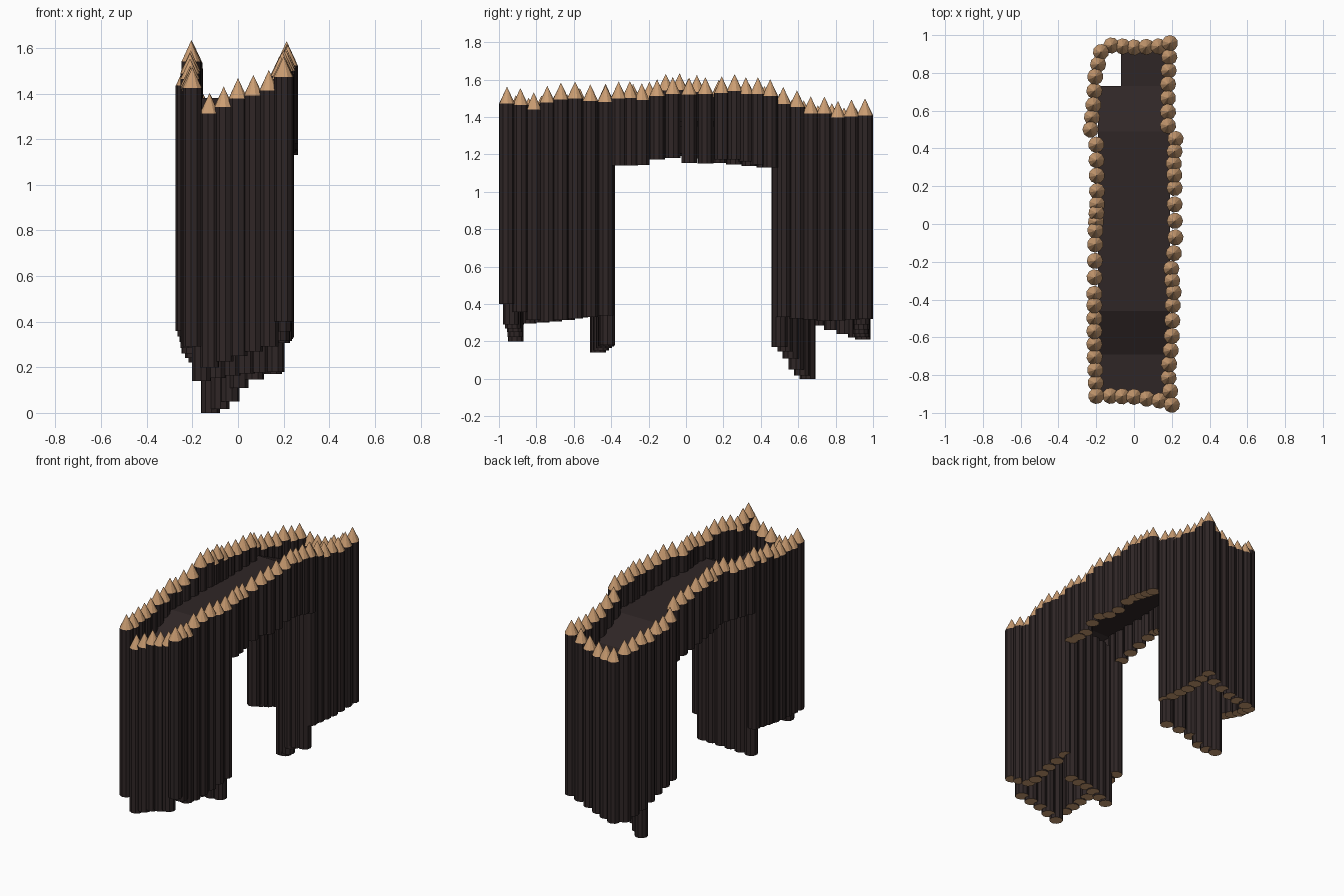
import bpy, bmesh, math, random

if "Cube" in bpy.data.objects:
    bpy.data.objects.remove(bpy.data.objects["Cube"])
random.seed(4)


def material(name, col):
    m = bpy.data.materials.new(name)
    m.diffuse_color = (*col, 1)
    m.use_nodes = True
    m.node_tree.nodes["Principled BSDF"].inputs["Base Color"].default_value = m.diffuse_color
    return m


BARK = material("dark bark", (0.028, 0.019, 0.019))
WOOD = material("cut wood", (0.60, 0.34, 0.17))
R, SIDES, TIP = 0.043, 10, 0.09


def add_log(bm, x, y, bottom, peak, pointed=True):
    """One post: dark shaft, cut-wood end, sharpened wooden tip."""
    a0 = random.random()
    top = peak - TIP if pointed else peak
    ring = [(x + R * math.cos(a0 + 2 * math.pi * i / SIDES),
             y + R * math.sin(a0 + 2 * math.pi * i / SIDES)) for i in range(SIDES)]
    lo = [bm.verts.new((px, py, bottom)) for px, py in ring]
    hi = [bm.verts.new((px, py, top)) for px, py in ring]
    bm.faces.new(lo[::-1]).material_index = 1
    tip = bm.verts.new((x, y, peak)) if pointed else None
    for i in range(SIDES):
        j = (i + 1) % SIDES
        bm.faces.new((lo[i], lo[j], hi[j], hi[i]))
        if pointed:
            bm.faces.new((hi[i], hi[j], tip)).material_index = 1
    if not pointed:
        bm.faces.new(hi).material_index = 1


def finish(name, bm):
    me = bpy.data.meshes.new(name)
    bm.to_mesh(me)
    bm.free()
    me.materials.append(BARK)
    me.materials.append(WOOD)
    ob = bpy.data.objects.new(name, me)
    bpy.context.collection.objects.link(ob)


def log_row(name, count, keys, pointed=True, jitter=0.015):
    """Posts spaced evenly through key posts (x, y, bottom, peak)."""
    bm = bmesh.new()
    for i in range(count):
        t = i / (count - 1) * (len(keys) - 1)
        k = min(int(t), len(keys) - 2)
        f = t - k
        x, y, b, p = [u + (v - u) * f for u, v in zip(keys[k], keys[k + 1])]
        if pointed:
            p += random.uniform(-jitter, jitter)
        add_log(bm, x, y, b, p, pointed)
    finish(name, bm)


# right side: front tower, bridge rail, back tower
log_row("front_tower_right_wall", 8, [
    (0.2, -0.957, 0.40, 1.57), (0.18, -0.79, 0.30, 1.54),
    (0.20, -0.62, 0.32, 1.59), (0.205, -0.43, 0.34, 1.58)])
log_row("bridge_right_rail", 12, [
    (0.21, -0.36, 1.14, 1.58), (0.195, -0.25, 1.14, 1.585), (0.22, -0.10, 1.19, 1.60),
    (0.215, 0.06, 1.14, 1.61), (0.215, 0.22, 1.18, 1.62), (0.21, 0.33, 1.16, 1.61),
    (0.22, 0.45, 1.13, 1.59)])
log_row("back_tower_right_wall", 7, [
    (0.18, 0.52, 0.33, 1.56), (0.18, 0.74, 0.31, 1.50), (0.19, 0.957, 0.32, 1.50)])

# left side
log_row("front_tower_left_wall", 8, [
    (-0.20, -0.91, 0.29, 1.50), (-0.21, -0.67, 0.31, 1.52), (-0.21, -0.43, 0.35, 1.57)])
log_row("bridge_left_rail", 12, [
    (-0.21, -0.37, 1.15, 1.57), (-0.205, -0.05, 1.21, 1.63), (-0.195, 0.12, 1.16, 1.60),
    (-0.20, 0.42, 1.13, 1.57)])
log_row("back_tower_left_wall", 7, [
    (-0.23, 0.50, 0.36, 1.53), (-0.215, 0.63, 0.31, 1.48),
    (-0.205, 0.78, 0.26, 1.46), (-0.175, 0.91, 0.22, 1.46)])

# end walls
log_row("front_tower_end_wall", 5, [
    (-0.125, -0.91, 0.20, 1.40), (0.0, -0.915, 0.25, 1.47), (0.135, -0.935, 0.29, 1.50)], jitter=0.005)
log_row("back_tower_end_wall", 5, [
    (-0.12, 0.945, 0.21, 1.39), (0.0, 0.935, 0.24, 1.40), (0.13, 0.94, 0.29, 1.45)], jitter=0.005)

# inner tower walls, ending under the walkway
log_row("front_tower_inner_wall", 6, [
    (0.16, -0.42, 0.18, 1.27), (0.0, -0.43, 0.17, 1.27), (-0.16, -0.47, 0.14, 1.27)], False)
log_row("back_tower_inner_wall", 6, [
    (0.15, 0.50, 0.17, 1.25), (0.02, 0.55, 0.13, 1.25), (-0.05, 0.60, 0.03, 1.25),
    (-0.12, 0.65, 0.0, 1.25)], False)


# walkway: raised bridge deck, ramps down to both tower platforms
def deck(name, x0, x1, profile, thick=0.03):
    bm = bmesh.new()
    outline = profile + [(y, z - thick) for y, z in reversed(profile)]
    a = [bm.verts.new((x0, y, z)) for y, z in outline]
    b = [bm.verts.new((x1, y, z)) for y, z in outline]
    n = len(profile)
    m = len(outline)
    for i in range(m):
        bm.faces.new((a[i], a[(i + 1) % m], b[(i + 1) % m], b[i]))
    for side in (a, b):
        for i in range(n - 1):
            bm.faces.new((side[i], side[i + 1], side[m - 2 - i], side[m - 1 - i]))
    bmesh.ops.recalc_face_normals(bm, faces=bm.faces)
    finish(name, bm)


deck("walkway", -0.19, 0.19, [(-0.91, 1.27), (-0.69, 1.27), (-0.46, 1.38),
                              (0.49, 1.38), (0.73, 1.27)])
# the back platform leaves a hatch open on the left
deck("back_platform", -0.07, 0.18, [(0.73, 1.27), (0.93, 1.27)])
